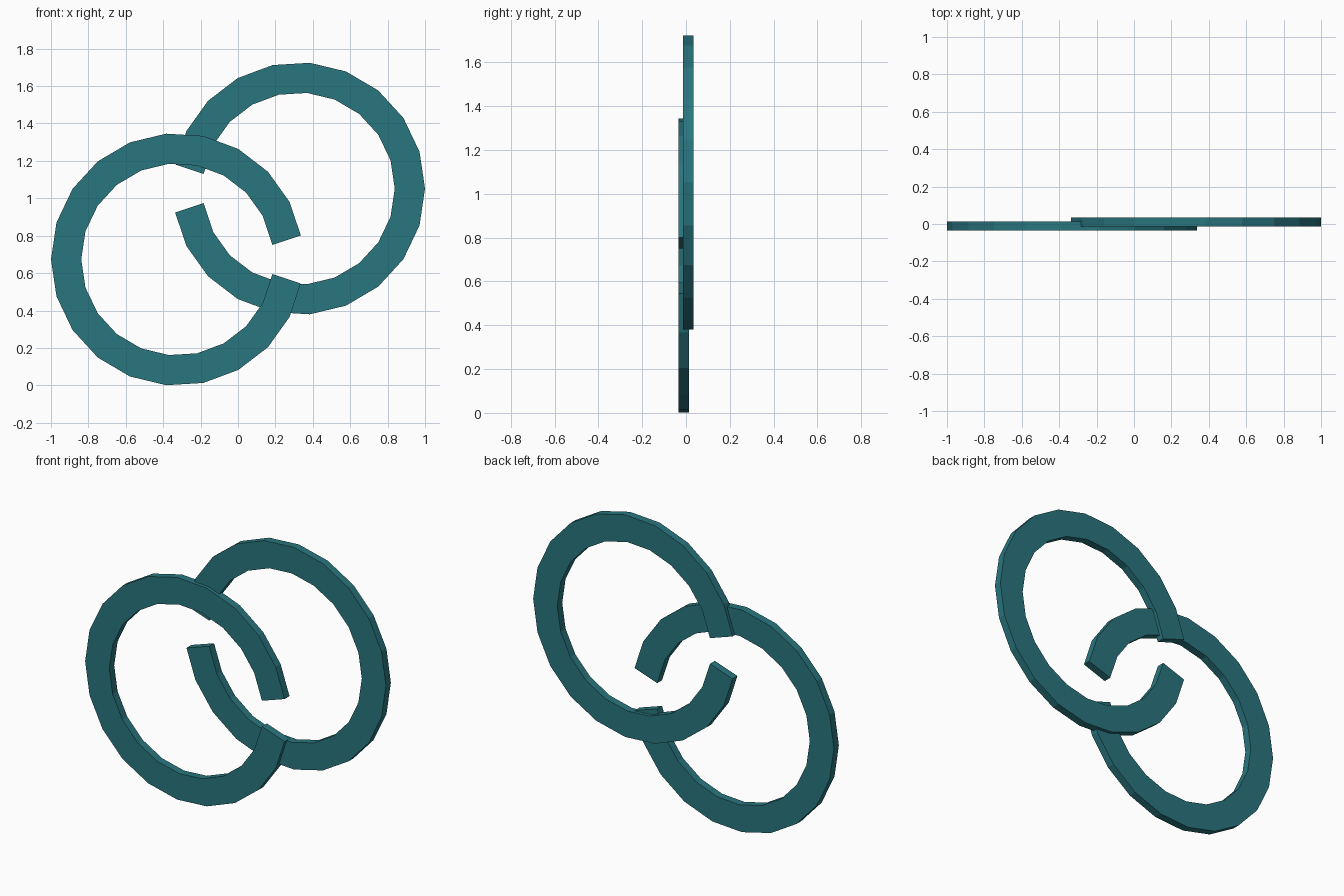
import bpy, bmesh
from math import sin, cos, radians

if "Cube" in bpy.data.objects:
    bpy.data.objects.remove(bpy.data.objects["Cube"])

RADIUS, HALF_W, THICK = 0.594, 0.08, 0.047
START, SEGS = 10.0, 20            # gap half-angle in degrees, path segments
STEP = (360 - 2 * START) / SEGS

mat = bpy.data.materials.new("teal")
mat.diffuse_color = (0.022, 0.18, 0.21, 1)
mat.use_nodes = True
mat.node_tree.nodes["Principled BSDF"].inputs["Base Color"].default_value = mat.diffuse_color


def open_ring(name, cx, cz, y0, side):
    """Flat strip swept along an open arc; the gap faces +x (side=1) or -x (side=-1)."""
    bm = bmesh.new()
    sections = []
    for i in range(SEGS + 1):
        a = START + STEP * i
        # mitred inside the path, square to the chord at both ends
        if i == 0:
            n, w = a + STEP / 2, HALF_W
        elif i == SEGS:
            n, w = a - STEP / 2, HALF_W
        else:
            n, w = a, HALF_W / cos(radians(STEP / 2))
        a, n = radians(a), radians(n)
        sec = []
        for s, y in ((-1, y0), (1, y0), (1, y0 + THICK), (-1, y0 + THICK)):
            x = RADIUS * cos(a) + s * w * cos(n)
            z = RADIUS * sin(a) + s * w * sin(n)
            sec.append(bm.verts.new((cx + side * x, y, cz + z)))
        sections.append(sec)
    for p, q in zip(sections, sections[1:]):
        for k in range(4):
            bm.faces.new((p[k], p[(k + 1) % 4], q[(k + 1) % 4], q[k]))
    bm.faces.new(sections[0])
    bm.faces.new(sections[-1])
    bmesh.ops.recalc_face_normals(bm, faces=bm.faces)
    mesh = bpy.data.meshes.new(name)
    bm.to_mesh(mesh)
    bm.free()
    mesh.materials.append(mat)
    obj = bpy.data.objects.new(name, mesh)
    bpy.context.collection.objects.link(obj)
    return obj


# Lower front ring opens right, upper back ring opens left
open_ring("front_ring", -0.325, 0.673, -0.034, 1)
open_ring("back_ring", 0.325, 1.052, 0.034 - THICK, -1)
